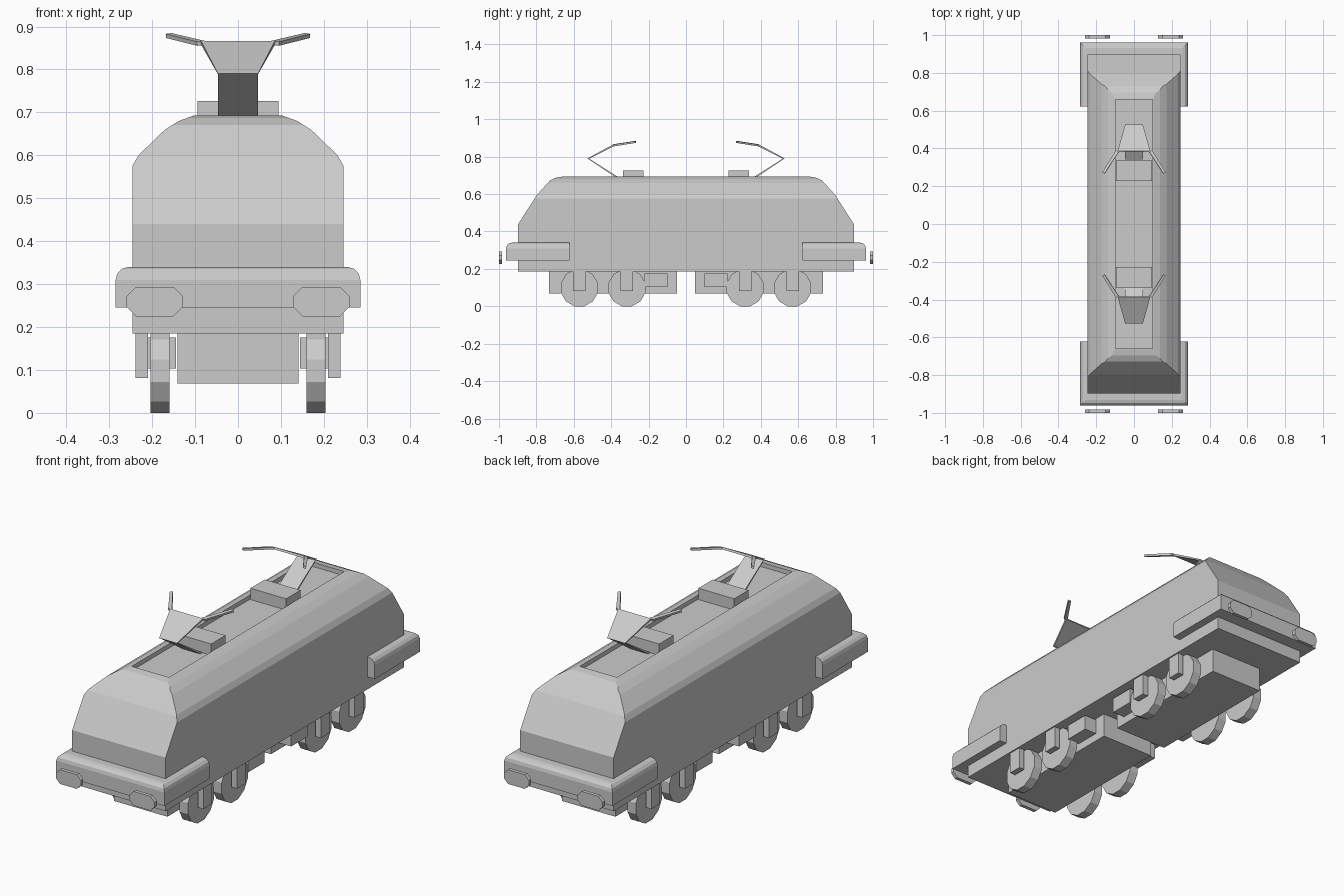
import bpy, bmesh, math
from mathutils import Vector

if "Cube" in bpy.data.objects:
    bpy.data.objects.remove(bpy.data.objects["Cube"])


def finish(name, bm):
    bmesh.ops.recalc_face_normals(bm, faces=bm.faces[:])
    me = bpy.data.meshes.new(name)
    bm.to_mesh(me)
    bm.free()
    ob = bpy.data.objects.new(name, me)
    bpy.context.collection.objects.link(ob)
    return ob


def prism_bm(pts, axis, lo, hi):
    """Extrude a 2D outline along x (pts = y,z) or y (pts = x,z)."""
    bm = bmesh.new()
    put = (lambda a, b, t: (t, a, b)) if axis == 'x' else (lambda a, b, t: (a, t, b))
    rings = [[bm.verts.new(put(a, b, t)) for a, b in pts] for t in (lo, hi)]
    bm.faces.new(rings[0])
    bm.faces.new(rings[1])
    n = len(pts)
    for i in range(n):
        j = (i + 1) % n
        bm.faces.new((rings[0][i], rings[0][j], rings[1][j], rings[1][i]))
    bmesh.ops.recalc_face_normals(bm, faces=bm.faces[:])
    return bm


def box_bm(x, y, z):
    y = sorted(y)
    x = sorted(x)
    return prism_bm([(x[0], z[0]), (x[1], z[0]), (x[1], z[1]), (x[0], z[1])], 'y', *y)


def box(name, x, y, z):
    return finish(name, box_bm(x, y, z))


# Body: roof cross-section run lengthways, then sliced by the end profile
half = [(0.246, 0.185), (0.246, 0.575), (0.232, 0.600), (0.171, 0.659),
        (0.138, 0.680), (0.102, 0.693)]
bm = prism_bm(half + [(-x, z) for x, z in reversed(half)], 'y', -1, 1)
end = [(0.897, 0.185), (0.897, 0.44), (0.797, 0.596), (0.729, 0.671),
       (0.697, 0.687), (0.664, 0.693)]
for s in (-1, 1):
    for (y0, z0), (y1, z1) in zip(end, end[1:]):
        cut = bmesh.ops.bisect_plane(
            bm, geom=bm.verts[:] + bm.edges[:] + bm.faces[:], dist=1e-5,
            plane_co=(0, s * y0, z0), plane_no=(0, s * (z1 - z0), y0 - y1),
            clear_outer=True)
        edges = [e for e in cut['geom_cut'] if isinstance(e, bmesh.types.BMEdge)]
        bmesh.ops.edgeloop_fill(bm, edges=edges)
# Sunken roof panel
bmesh.ops.recalc_face_normals(bm, faces=bm.faces[:])
top = max(bm.faces, key=lambda f: f.calc_center_median().z)
bmesh.ops.inset_region(bm, faces=[top], thickness=0.006)
inner = bmesh.ops.inset_region(bm, faces=[top], thickness=0.0005)
bmesh.ops.translate(bm, verts=top.verts[:], vec=(0, 0, -0.02))
finish("body", bm)

for s, end_name in ((-1, "front"), (1, "rear")):
    # Wraparound bumper with rounded top edges
    bm = box_bm((-0.285, 0.285), (s * 0.622, s * 0.962), (0.245, 0.34))
    soft = [e for e in bm.edges if all(v.co.z > 0.3 for v in e.verts)
            and not all(abs(v.co.y) < 0.7 for v in e.verts)]
    bmesh.ops.bevel(bm, geom=soft, offset=0.03, segments=3, profile=0.5, affect='EDGES')
    finish(end_name + "_bumper", bm)

    # Bogie frame and roof equipment box
    box(end_name + "_bogie", (-0.141, 0.141), (s * 0.047, s * 0.733), (0.068, 0.19))
    box(end_name + "_roof_box", (-0.094, 0.094), (s * 0.228, s * 0.336), (0.67, 0.727))

    # Pantograph: folded sheet with two horns
    bm = bmesh.new()
    rows = [[bm.verts.new((k * w, s * y, z)) for k in (-1, 1)]
            for w, y, z in ((0.047, 0.342, 0.672), (0.047, 0.522, 0.790),
                            (0.086, 0.385, 0.862))]
    for a, b in zip(rows, rows[1:]):
        bm.faces.new((a[0], a[1], b[1], b[0]))
    for k in (-1, 1):
        tip = rows[2][0 if k < 0 else 1]
        pts = [(0.081, 0.402, 0.853), (0.155, 0.268, 0.880), (0.168, 0.272, 0.878)]
        a, b, c = [bm.verts.new((k * x, s * y, z)) for x, y, z in pts]
        d = bm.verts.new((k * 0.096, s * 0.388, 0.860))
        e = bm.verts.new(tip.co + Vector((-k * 0.008, 0, 0)))
        bm.faces.new((e, b, c, d))
        bm.verts.remove(a)
    ob = finish(end_name + "_pantograph", bm)
    mod = ob.modifiers.new("thickness", 'SOLIDIFY')
    mod.thickness = 0.01
    mod.offset = 0

    for k, side in ((-1, "left"), (1, "right")):
        tag = end_name + "_" + side
        # Eight-sided buffer plate
        cx, cz, w, h, c = k * 0.194, 0.259, 0.066, 0.034, 0.022
        oct_pts = [(w - c, -h), (w, -h + c), (w, h - c), (w - c, h),
                   (c - w, h), (-w, h - c), (-w, c - h), (c - w, -h)]
        finish(tag + "_buffer", prism_bm([(cx + x, cz + z) for x, z in oct_pts],
                                         'y', s * 0.983, s * 1.0))
        # Underfloor battery box
        box(tag + "_battery_box", (k * 0.145, k * 0.21), (s * 0.1, s * 0.223),
            (0.103, 0.176))
        # Twelve-sided wheels with axle boxes
        for i, y in enumerate((0.316, 0.57), 1):
            r = 0.102
            ring = [(s * y + r * math.cos(math.radians(15 + 30 * n)),
                     0.0985 + r * math.sin(math.radians(15 + 30 * n))) for n in range(12)]
            finish(f"{tag}_wheel_{i}", prism_bm(ring, 'x', k * 0.159, k * 0.204))
            box(f"{tag}_axle_box_{i}", (k * 0.21, k * 0.239),
                (s * y - 0.033, s * y + 0.033), (0.081, 0.19))
